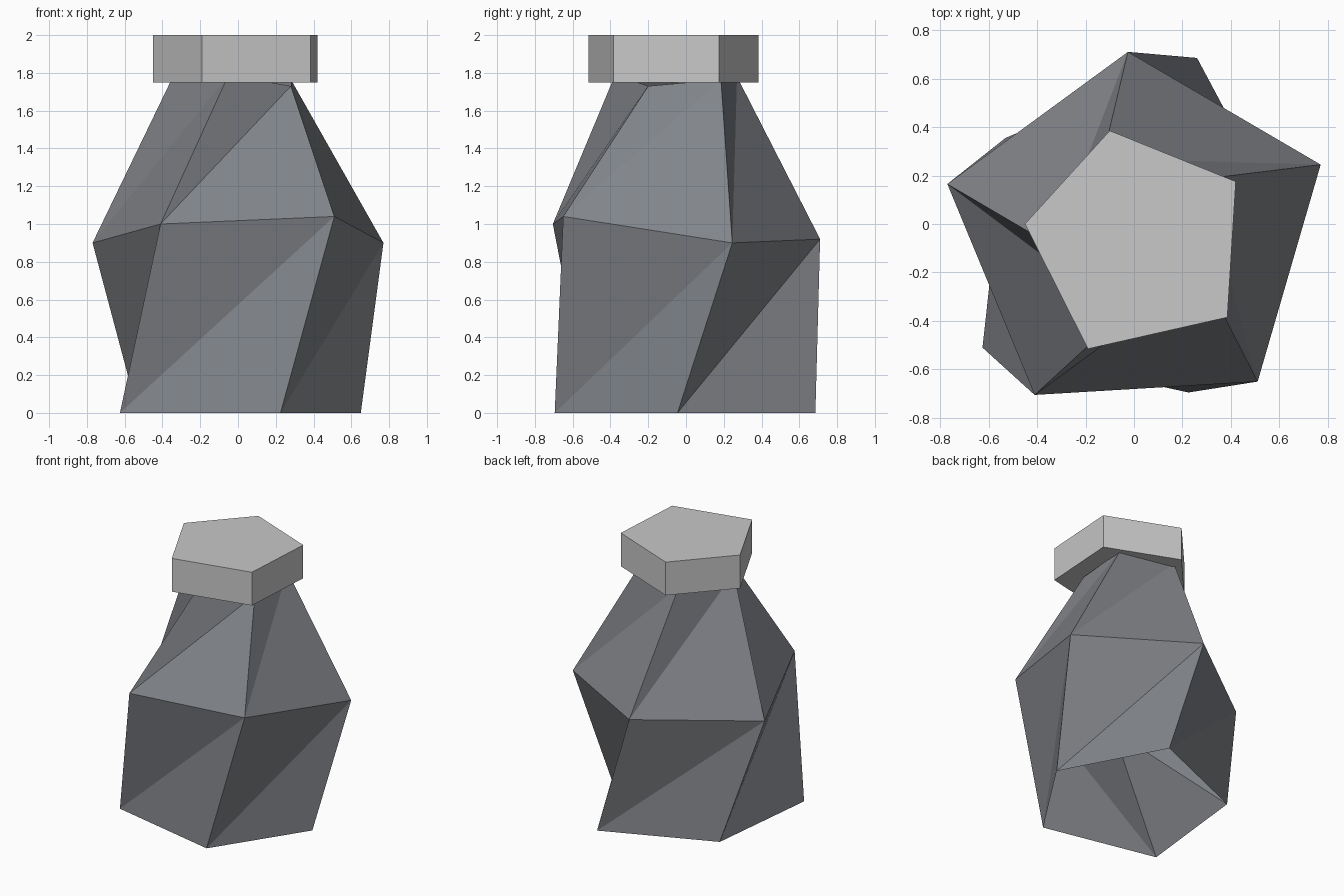
import bpy
import bmesh

default = bpy.data.objects.get("Cube")
if default:
    bpy.data.objects.remove(default, do_unlink=True)


def make_material(name, color):
    mat = bpy.data.materials.new(name)
    mat.use_nodes = True
    mat.diffuse_color = (*color, 1)
    bsdf = mat.node_tree.nodes["Principled BSDF"]
    bsdf.inputs["Base Color"].default_value = (*color, 1)
    return mat


def make_object(name, bm, mat):
    mesh = bpy.data.meshes.new(name)
    bm.to_mesh(mesh)
    bm.free()
    mesh.materials.append(mat)
    obj = bpy.data.objects.new(name, mesh)
    bpy.context.collection.objects.link(obj)
    return obj


def twisted_band(bm, lower, upper):
    """Join two rings with triangles that share one slanted direction."""
    n = len(lower)
    for i in range(n):
        j = (i + 1) % n
        bm.faces.new((lower[i], lower[j], upper[j]))
        bm.faces.new((lower[i], upper[j], upper[i]))


slate = make_material("slate grey", (0.22, 0.23, 0.25))
pale = make_material("pale grey", (0.58, 0.58, 0.58))

# Body: three uneven five-sided rings, open at the foot and the neck
foot = [(-.625, -.51, 0), (.225, -.695, 0), (.65, -.045, 0),
        (.26, .685, 0), (-.53, .355, 0)]
shoulder = [(-.41, -.705, 1), (.51, -.65, 1.04), (.77, .245, .9),
            (-.025, .71, .92), (-.77, .165, .9)]
neck = [(-.05, -.375, 1.79), (.28, -.2, 1.73), (.28, .185, 1.765),
        (-.13, .27, 1.78), (-.335, -.09, 1.8)]
bm = bmesh.new()
rings = [[bm.verts.new(p) for p in ring] for ring in (foot, shoulder, neck)]
for lower, upper in zip(rings, rings[1:]):
    twisted_band(bm, lower, upper)
make_object("bottle_body", bm, slate)

# Cap: a flat five-sided slab
outline = [(-.45, 0), (-.19, -.515), (.385, -.385), (.42, .175), (-.1, .385)]
bm = bmesh.new()
base = bm.faces.new([bm.verts.new((x, y, 1.75)) for x, y in outline])
top = bmesh.ops.extrude_face_region(bm, geom=[base], use_keep_orig=True)
bmesh.ops.translate(bm, vec=(0, 0, .25),
                    verts=[g for g in top["geom"] if isinstance(g, bmesh.types.BMVert)])
bmesh.ops.recalc_face_normals(bm, faces=bm.faces)
make_object("bottle_cap", bm, pale)
